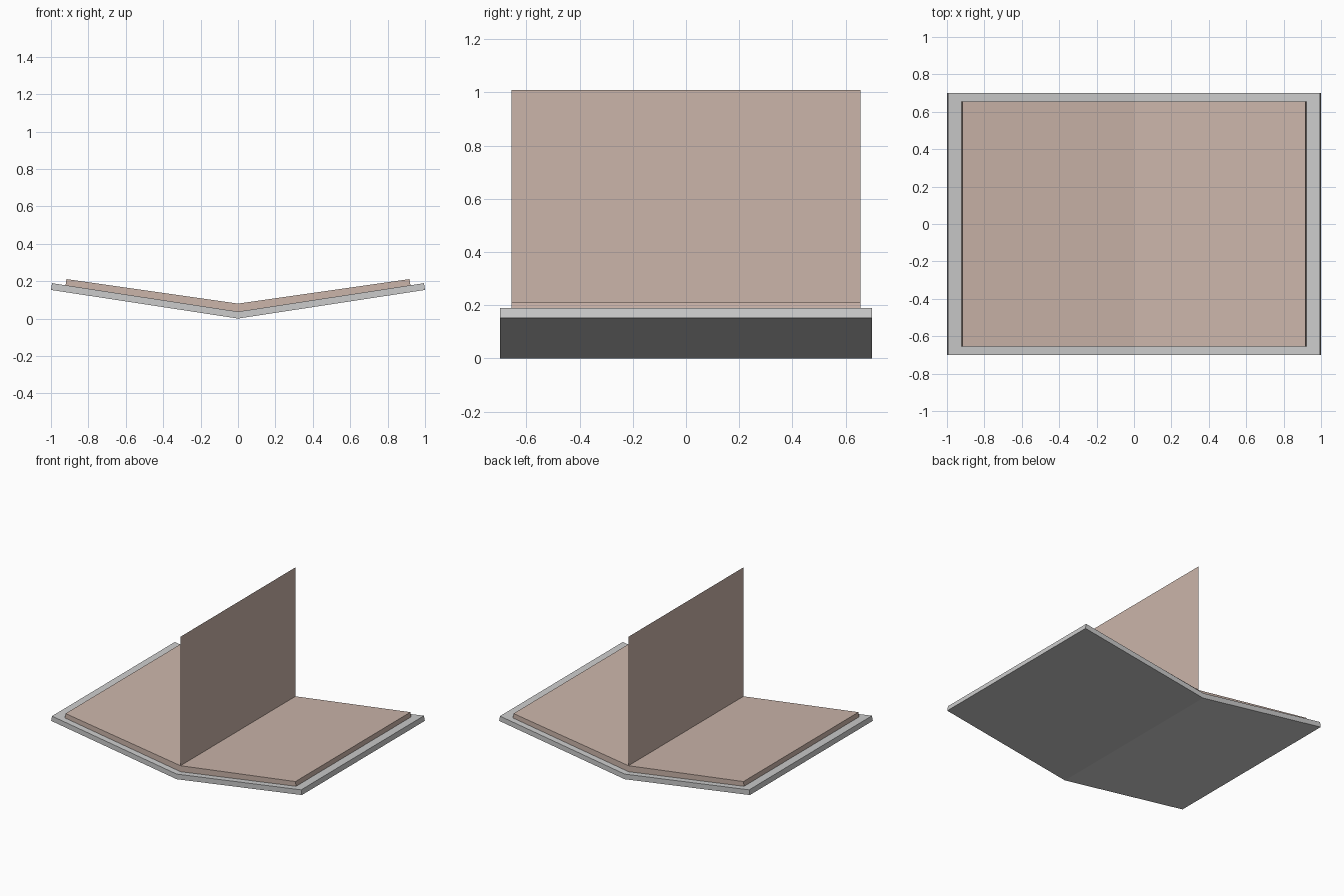
import bpy, bmesh

if "Cube" in bpy.data.objects:
    bpy.data.objects.remove(bpy.data.objects["Cube"])


def material(name, rgb):
    m = bpy.data.materials.new(name)
    m.diffuse_color = (*rgb, 1)
    m.use_nodes = True
    m.node_tree.nodes["Principled BSDF"].inputs["Base Color"].default_value = m.diffuse_color
    return m


grey = material("cover grey", (0.60, 0.60, 0.60))
beige = material("page beige", (0.60, 0.46, 0.40))


def mesh_object(name, bm, mat):
    me = bpy.data.meshes.new(name)
    bm.to_mesh(me)
    bm.free()
    ob = bpy.data.objects.new(name, me)
    bpy.context.collection.objects.link(ob)
    me.materials.append(mat)
    return ob


def folded_slab(name, bottom, top, half_y, mat):
    """V-shaped slab: bottom and top run from the fold to the right edge."""
    profile = [(-x, z) for x, z in reversed(bottom[1:])] + bottom
    profile += list(reversed(top)) + [(-x, z) for x, z in top[1:]]
    n = len(bottom)
    count = 2 * n - 1
    bm = bmesh.new()
    front = [bm.verts.new((x, -half_y, z)) for x, z in profile]
    back = [bm.verts.new((x, half_y, z)) for x, z in profile]
    for ring in (front, back):
        # one end quad for each side of the fold
        for i in range(count - 1):
            j = 2 * count - 1 - i
            bm.faces.new((ring[i], ring[i + 1], ring[j - 1], ring[j]))
    for i in range(len(profile)):
        k = (i + 1) % len(profile)
        bm.faces.new((front[i], front[k], back[k], back[i]))
    bmesh.ops.recalc_face_normals(bm, faces=bm.faces)
    return mesh_object(name, bm, mat)


# Open cover and the two page blocks
folded_slab("cover", [(0, 0), (1.0, 0.153)], [(0, 0.037), (0.994, 0.189)], 0.70, grey)
folded_slab("page_block", [(0, 0.036), (0.922, 0.177)], [(0, 0.08), (0.917, 0.211)], 0.655, beige)

# Single upright page standing in the fold
bm = bmesh.new()
bm.faces.new([bm.verts.new((0, y, z)) for y, z in
              ((-0.655, 0.08), (0.655, 0.08), (0.655, 1.01), (-0.655, 1.01))])
mesh_object("turning_page", bm, beige)
